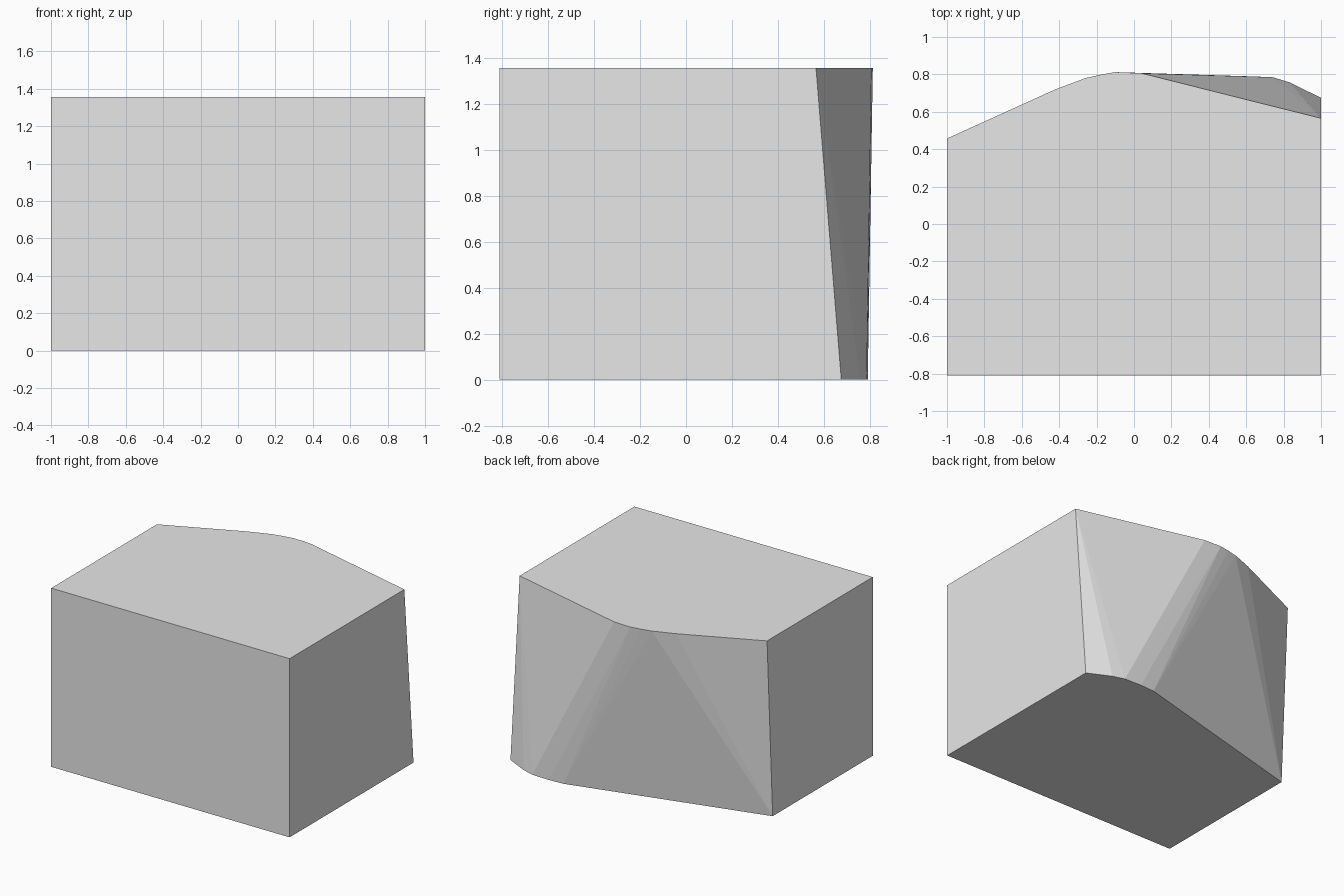
import bpy
import bmesh

if "Cube" in bpy.data.objects:
    bpy.data.objects.remove(bpy.data.objects["Cube"])

HEIGHT = 1.355
FRONT = -0.81

# Back outlines (x, y): the bulge sits left of centre on top, right of centre at the base
top_back = [(-1, 0.457), (-0.42, 0.72), (-0.26, 0.78), (-0.18, 0.798),
            (-0.1, 0.812), (0.04, 0.806), (1, 0.565)]
base_back = [(-1, 0.39), (0.48, 0.783), (0.6, 0.79), (0.74, 0.785),
             (0.83, 0.758), (1, 0.675)]

# Block: flat front and sides, with a twisted back skinned between both outlines
bm = bmesh.new()
for outline, z in ((top_back, HEIGHT), (base_back, 0.0)):
    for x, y in outline + [(1, FRONT), (-1, FRONT)]:
        bm.verts.new((x, y, z))
bmesh.ops.convex_hull(bm, input=bm.verts[:])
loose = [v for v in bm.verts if not v.link_faces]
bmesh.ops.delete(bm, geom=loose, context='VERTS')

# Merge the flat sides into single faces
bmesh.ops.dissolve_limit(bm, angle_limit=0.002, verts=bm.verts[:], edges=bm.edges[:])
bmesh.ops.recalc_face_normals(bm, faces=bm.faces[:])

mesh = bpy.data.meshes.new("block")
bm.to_mesh(mesh)
bm.free()
block = bpy.data.objects.new("block", mesh)
bpy.context.collection.objects.link(block)

# Plain grey surface
grey = bpy.data.materials.new("light_grey")
grey.diffuse_color = (0.8, 0.8, 0.8, 1)
grey.use_nodes = True
grey.node_tree.nodes["Principled BSDF"].inputs["Base Color"].default_value = grey.diffuse_color
mesh.materials.append(grey)
